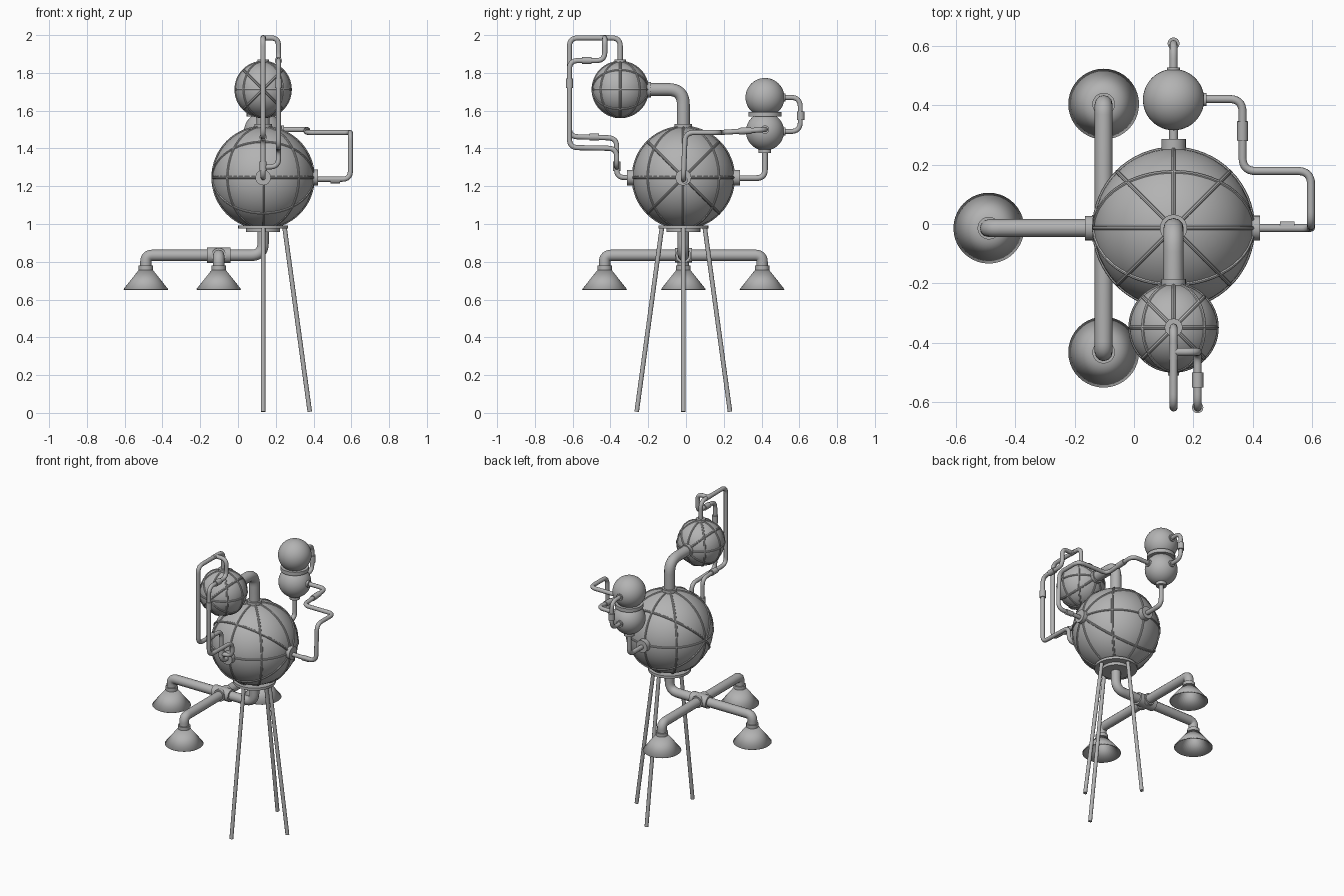
import bpy
import math
from mathutils import Vector

if "Cube" in bpy.data.objects:
    bpy.data.objects.remove(bpy.data.objects["Cube"], do_unlink=True)

grey = bpy.data.materials.new("plain_grey")
grey.use_nodes = True
grey.diffuse_color = (0.45, 0.45, 0.45, 1)
grey.node_tree.nodes["Principled BSDF"].inputs["Base Color"].default_value = (0.45, 0.45, 0.45, 1)

CX, CY = 0.133, -0.014          # axis of the main sphere
MAIN = Vector((CX, CY, 1.246))
FRONT = Vector((CX, -0.348, 1.712))
BACK_LOW = Vector((CX, 0.418, 1.49))
BACK_TOP = Vector((CX, 0.418, 1.67))


def finish(name):
    ob = bpy.context.object
    ob.name = name
    ob.data.materials.clear()
    ob.data.materials.append(grey)
    bpy.ops.object.shade_smooth_by_angle(angle=math.radians(40))
    return ob


def ball(name, center, r):
    bpy.ops.mesh.primitive_uv_sphere_add(segments=48, ring_count=24, radius=r, location=center)
    return finish(name)


def rod(name, a, b, r1, r2=None, sides=24):
    """Cylinder or cone frustum from point a to point b."""
    a, b = Vector(a), Vector(b)
    d = b - a
    bpy.ops.mesh.primitive_cone_add(vertices=sides, radius1=r1, radius2=r1 if r2 is None else r2,
                                    depth=d.length, location=(a + b) / 2,
                                    rotation=d.to_track_quat('Z', 'Y').to_euler())
    return finish(name)


def bands(name, center, r, normals):
    """Thin raised hoops around a sphere, one for each plane normal."""
    for n in normals:
        bpy.ops.mesh.primitive_torus_add(major_radius=r, minor_radius=0.007, major_segments=64,
                                         minor_segments=8, location=center,
                                         rotation=Vector(n).to_track_quat('Z', 'Y').to_euler())
        finish(name)


def pipe(name, pts, r, bend=0.045):
    """Round tube along a path whose corners are filleted."""
    pts = [Vector(p) for p in pts]
    path = [pts[0]]
    for p, q, s in zip(pts, pts[1:], pts[2:]):
        k = min(bend, (p - q).length * 0.49, (s - q).length * 0.49)
        a, b = q + (p - q).normalized() * k, q + (s - q).normalized() * k
        for i in range(9):
            t = i / 8
            path.append(a * (1 - t) ** 2 + q * 2 * t * (1 - t) + b * t * t)
    path.append(pts[-1])
    cu = bpy.data.curves.new(name, 'CURVE')
    cu.dimensions = '3D'
    cu.bevel_depth = r
    cu.bevel_resolution = 4
    cu.use_fill_caps = True
    sp = cu.splines.new('POLY')
    sp.points.add(len(path) - 1)
    for pt, co in zip(sp.points, path):
        pt.co = (*co, 1)
    ob = bpy.data.objects.new(name, cu)
    bpy.context.collection.objects.link(ob)
    bpy.ops.object.select_all(action='DESELECT')
    ob.select_set(True)
    bpy.context.view_layer.objects.active = ob
    bpy.ops.object.convert(target='MESH')
    return finish(name)


# Spheres and their hoops
AXES = [(1, 0, 0), (0, 1, 0), (0, 0, 1)]
XY = [(1, 1, 0), (1, -1, 0)]
ball("main_sphere", MAIN, 0.268)
bands("main_hoop", MAIN, 0.267, AXES + XY + [(0, 1, 1), (0, 1, -1)])
ball("front_sphere", FRONT, 0.147)
bands("front_hoop", FRONT, 0.145, AXES + XY + [(1, 0, 1), (1, 0, -1)])
ball("back_lower_sphere", BACK_LOW, 0.101)
ball("back_upper_sphere", BACK_TOP, 0.103)
rod("back_sphere_collar", (CX, 0.418, 1.568), (CX, 0.418, 1.592), 0.087, sides=32)

# Base plates and three legs
rod("base_plate", (CX, CY, 0.976), (CX, CY, 0.993), 0.132, sides=40)
rod("base_collar", (CX, CY, 0.957), (CX, CY, 0.978), 0.09, sides=32)
for dx, dy in ((1, 0), (0, 1), (0, -1)):
    rod("leg", (CX + dx * 0.247, CY + dy * 0.247, 0.006),
        (CX + dx * 0.113, CY + dy * 0.113, 0.985), 0.012, sides=12)

# Lower pipes with a cross joint
PZ, JX, ARM = 0.834, -0.102, 0.417
pipe("main_drain_pipe", [(CX, CY, 0.98), (CX, CY, PZ), (-0.488, CY, PZ), (-0.488, CY, 0.76)], 0.03, 0.065)
pipe("cross_pipe", [(JX, CY - ARM, 0.76), (JX, CY - ARM, PZ),
                    (JX, CY + ARM, PZ), (JX, CY + ARM, 0.76)], 0.03, 0.065)
rod("joint_long", (JX - 0.063, CY, PZ), (JX + 0.063, CY, PZ), 0.041)
rod("joint_cross", (JX, CY - 0.045, PZ), (JX, CY + 0.045, PZ), 0.039)

# Open bell-shaped nozzles
for x, y in ((-0.488, CY), (JX, CY - ARM), (JX, CY + ARM)):
    rod("nozzle_collar", (x, y, 0.757), (x, y, 0.779), 0.038)
    bpy.ops.mesh.primitive_cone_add(vertices=40, radius1=0.119, radius2=0.034, depth=0.107,
                                    end_fill_type='NOTHING', location=(x, y, 0.7075))
    bell = finish("nozzle_bell")
    shell = bell.modifiers.new("wall", 'SOLIDIFY')
    shell.thickness = 0.007
    shell.offset = -1

# Thick neck between main sphere and front sphere
pipe("neck_pipe", [(CX, CY, 1.50), (CX, CY, 1.712), (CX, -0.22, 1.712)], 0.034, 0.08)
rod("neck_lower_port", (CX, CY, 1.50), (CX, CY, 1.53), 0.046)
rod("neck_upper_port", (CX, -0.215, 1.712), (CX, -0.185, 1.712), 0.041)

# Ports on the spheres
rod("left_port", (0.385, CY, 1.246), (0.424, CY, 1.246), 0.042)
rod("back_port", (CX, 0.235, 1.246), (CX, 0.286, 1.246), 0.041)
rod("front_port", (CX, -0.265, 1.246), (CX, -0.312, 1.246), 0.041)
rod("front_sphere_top_port", (CX, -0.348, 1.845), (CX, -0.348, 1.872), 0.03)
rod("back_sphere_bottom_port", (CX, 0.418, 1.375), (CX, 0.418, 1.405), 0.033)
rod("back_sphere_side_port", (0.215, 0.418, 1.50), (0.243, 0.418, 1.50), 0.022)
for z in (1.49, 1.67):
    rod("handle_port", (CX, 0.50, z), (CX, 0.526, z), 0.022)

# Pipes of the back spheres
pipe("back_elbow_pipe", [(CX, 0.418, 1.39), (CX, 0.418, 1.243), (CX, 0.26, 1.243)], 0.015)
pipe("back_handle_pipe", [(CX, 0.50, 1.67), (CX, 0.605, 1.67), (CX, 0.605, 1.49), (CX, 0.50, 1.49)],
     0.013, 0.05)
rod("handle_sleeve", (CX, 0.607, 1.55), (CX, 0.607, 1.595), 0.02)

# Long side pipe from main sphere to lower back sphere
pipe("side_pipe", [(0.40, CY, 1.237), (0.595, CY, 1.237), (0.595, CY + 0.01, 1.484),
                   (0.595, 0.178, 1.484), (0.365, 0.178, 1.484), (0.365, 0.42, 1.50),
                   (0.22, 0.42, 1.50)], 0.0135)
rod("side_pipe_sleeve", (0.365, 0.28, 1.491), (0.365, 0.345, 1.495), 0.018)
rod("side_pipe_lower_sleeve", (0.49, CY + 0.006, 1.232), (0.54, CY + 0.006, 1.232), 0.017)

# Two looping pipes at the front
BX = 0.214
pipe("front_loop_pipe", [(CX, -0.348, 1.86), (CX, -0.348, 1.985), (CX, -0.617, 1.985),
                         (CX, -0.617, 1.463), (CX, -0.367, 1.455), (CX, -0.367, 1.246),
                         (CX, -0.28, 1.246)], 0.0135)
pipe("front_branch_pipe", [(CX, -0.43, 1.985), (BX, -0.43, 1.985), (BX, -0.43, 1.865),
                           (BX, -0.617, 1.865), (BX, -0.617, 1.405), (BX, -0.367, 1.40),
                           (BX, -0.367, 1.305), (CX, -0.367, 1.30)], 0.0135)
rod("branch_joint", (CX, -0.455, 1.985), (CX, -0.405, 1.985), 0.0148)
rod("branch_top_sleeve", (BX, -0.50, 1.865), (BX, -0.55, 1.865), 0.019)
rod("branch_side_sleeve", (BX, -0.617, 1.72), (BX, -0.617, 1.77), 0.019)
rod("loop_sleeve", (CX, -0.46, 1.46), (CX, -0.51, 1.46), 0.019)
rod("loop_lower_sleeve", (CX, -0.367, 1.28), (CX, -0.367, 1.33), 0.019)
